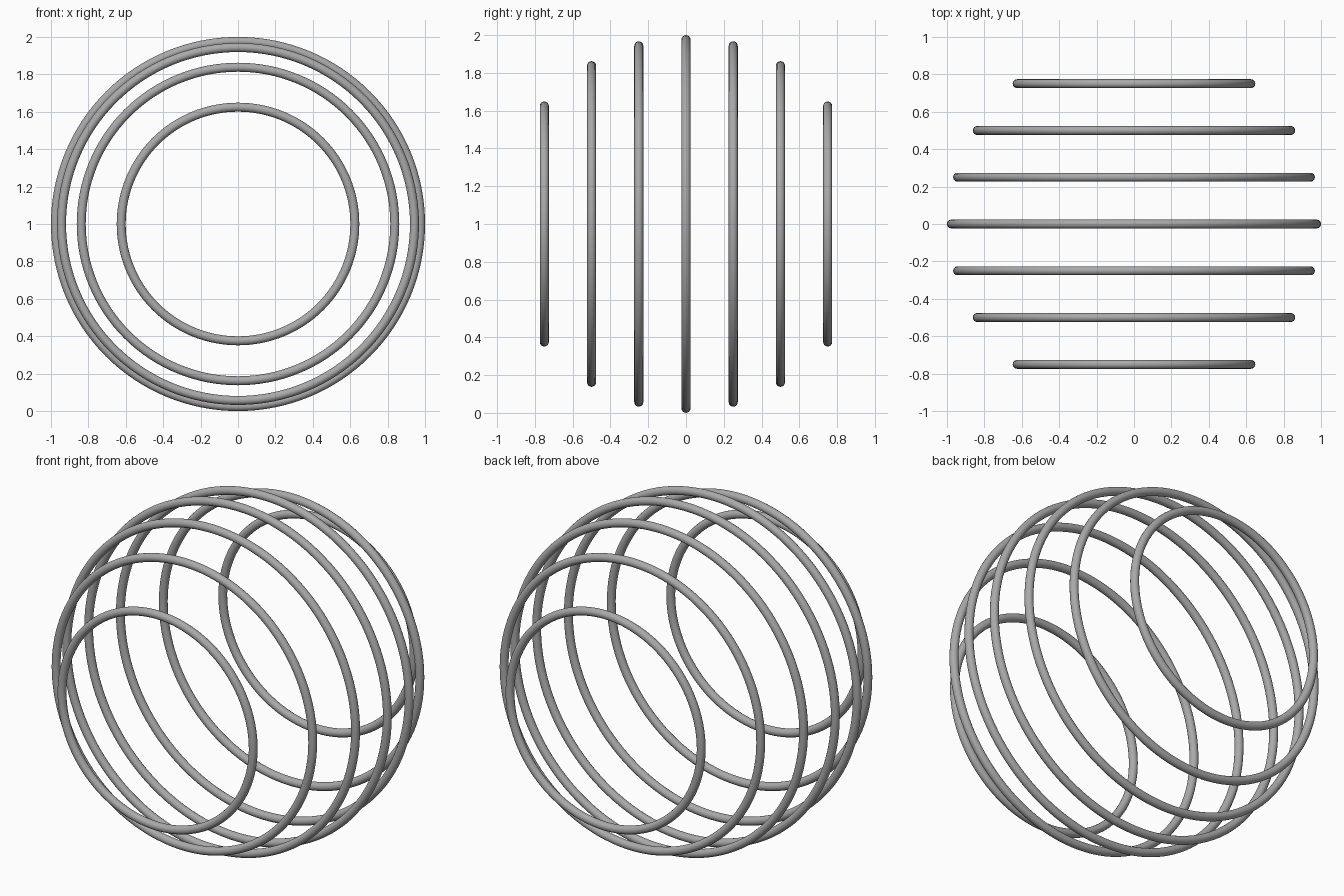
import bpy
import math

cube = bpy.data.objects.get("Cube")
if cube:
    bpy.data.objects.remove(cube, do_unlink=True)

SPHERE = 0.976   # radius of the sphere the ring centrelines lie on
TUBE = 0.024
SPACING = 0.25

grey = bpy.data.materials.new("satin_grey")
grey.use_nodes = True
colour = (0.4, 0.4, 0.4, 1.0)
grey.diffuse_color = colour
grey.node_tree.nodes["Principled BSDF"].inputs["Base Color"].default_value = colour


def add_ring(name, y):
    """Upright round hoop, a slice of the sphere at depth y."""
    bpy.ops.mesh.primitive_torus_add(
        major_segments=128, minor_segments=16,
        major_radius=math.sqrt(SPHERE ** 2 - y ** 2), minor_radius=TUBE,
        location=(0, y, 1), rotation=(math.pi / 2, 0, 0))
    ring = bpy.context.object
    ring.name = name
    ring.data.materials.append(grey)
    bpy.ops.object.shade_smooth()


# Middle hoop, then matching pairs towards the front and back
add_ring("middle_ring", 0)
for i, size in enumerate(("large", "medium", "small"), start=1):
    add_ring(f"front_{size}_ring", -i * SPACING)
    add_ring(f"back_{size}_ring", i * SPACING)
